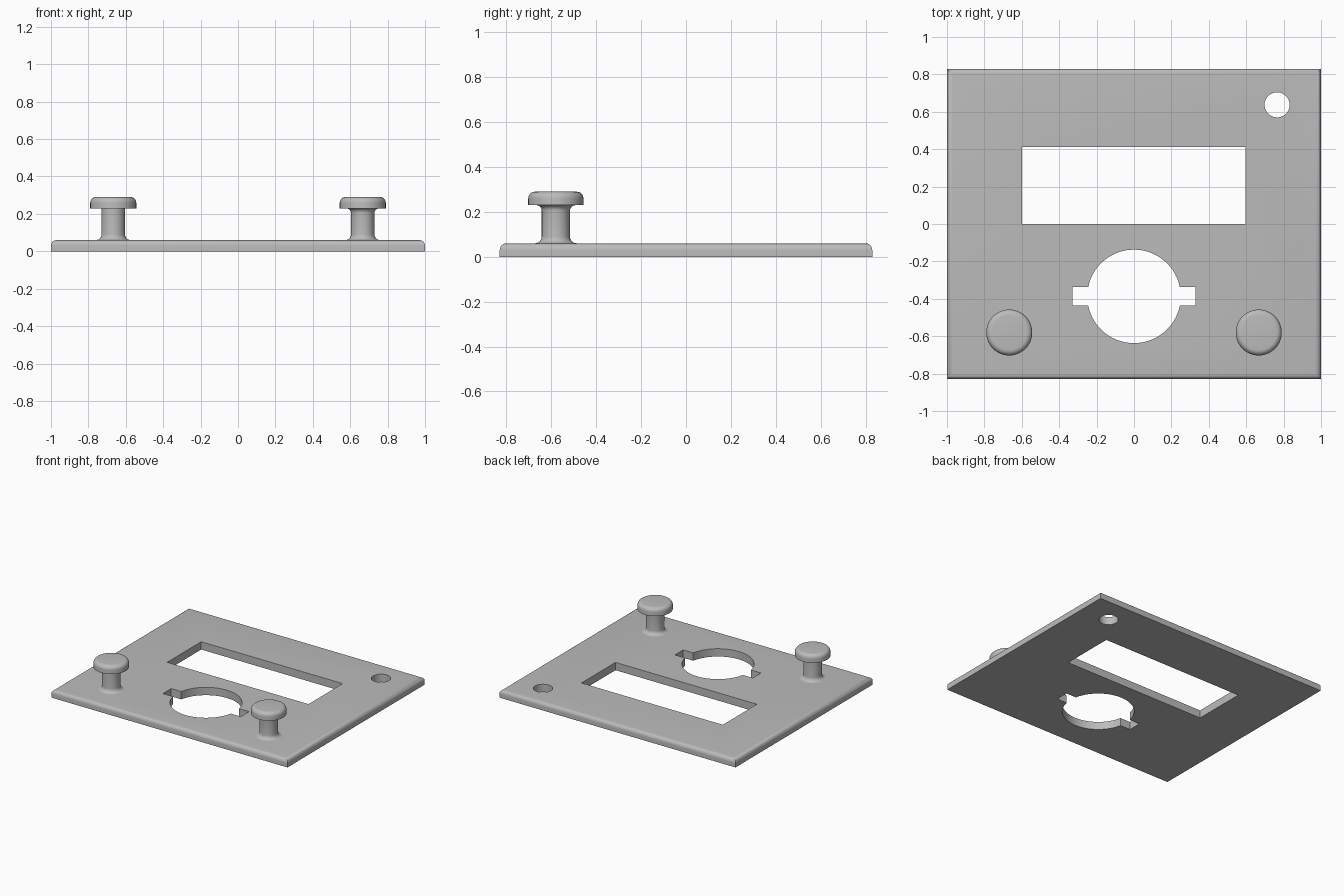
import bpy, bmesh, math

if "Cube" in bpy.data.objects:
    bpy.data.objects.remove(bpy.data.objects["Cube"])

W, D, T = 2.0, 1.66, 0.06          # plate size
KX, KY = 0.667, -0.58              # knob position

grey = bpy.data.materials.new("light grey")
grey.use_nodes = True
colour = (0.5, 0.5, 0.5, 1)
grey.diffuse_color = colour
grey.node_tree.nodes["Principled BSDF"].inputs["Base Color"].default_value = colour


def make_object(name, bm):
    bmesh.ops.recalc_face_normals(bm, faces=bm.faces)
    mesh = bpy.data.meshes.new(name)
    bm.to_mesh(mesh)
    bm.free()
    mesh.materials.append(grey)
    obj = bpy.data.objects.new(name, mesh)
    bpy.context.collection.objects.link(obj)
    return obj


def activate(obj):
    bpy.ops.object.select_all(action='DESELECT')
    obj.select_set(True)
    bpy.context.view_layer.objects.active = obj


def smooth(obj):
    activate(obj)
    bpy.ops.object.shade_smooth_by_angle(angle=math.radians(35))


def box(x0, x1, y0, y1, z0, z1):
    bm = bmesh.new()
    bmesh.ops.create_cube(bm, size=1)
    bmesh.ops.scale(bm, vec=(x1 - x0, y1 - y0, z1 - z0), verts=bm.verts)
    bmesh.ops.translate(bm, vec=((x0 + x1) / 2, (y0 + y1) / 2, (z0 + z1) / 2), verts=bm.verts)
    return bm


def cylinder(x, y, r):
    bm = bmesh.new()
    bmesh.ops.create_cone(bm, cap_ends=True, segments=64, radius1=r, radius2=r, depth=0.4)
    bmesh.ops.translate(bm, vec=(x, y, 0), verts=bm.verts)
    return bm


def cut(obj, bm):
    cutter = make_object("cutter", bm)
    cutter.hide_render = True
    mod = obj.modifiers.new("cut", 'BOOLEAN')
    mod.operation = 'DIFFERENCE'
    mod.solver = 'EXACT'
    mod.object = cutter
    activate(obj)
    bpy.ops.object.modifier_apply(modifier=mod.name)
    bpy.data.objects.remove(cutter)


def arc(cr, cz, r, a0, a1, n=6):
    steps = [math.radians(a0 + (a1 - a0) * i / n) for i in range(n + 1)]
    return [(cr + r * math.cos(a), cz + r * math.sin(a)) for a in steps]


def lathe(name, profile, x, y):
    bm = bmesh.new()
    verts = [bm.verts.new((r, 0, z)) for r, z in profile]
    edges = [bm.edges.new(pair) for pair in zip(verts, verts[1:])]
    bmesh.ops.spin(bm, geom=verts + edges, cent=(0, 0, 0), axis=(0, 0, 1),
                   angle=math.tau, steps=48)
    bmesh.ops.remove_doubles(bm, verts=bm.verts, dist=1e-5)
    bmesh.ops.translate(bm, vec=(x, y, 0), verts=bm.verts)
    smooth(make_object(name, bm))


# Plate with rounded upper edges
bm = box(-W / 2, W / 2, -D / 2, D / 2, 0, T)
rim = [e for e in bm.edges if all(v.co.z > T / 2 for v in e.verts)]
bmesh.ops.bevel(bm, geom=rim, offset=0.03, segments=6, profile=0.5, affect='EDGES')
plate = make_object("face_plate", bm)

# Openings: display window, keyed round hole, small hole
cut(plate, box(-0.6, 0.597, 0, 0.412, -0.2, 0.2))
cut(plate, cylinder(0, -0.387, 0.25))
cut(plate, box(-0.33, 0.33, -0.437, -0.337, -0.2, 0.2))
cut(plate, cylinder(0.765, 0.637, 0.067))
smooth(plate)

# Knobs: flared stem under a rounded cap; only the left one flares at the top
STEM, CAP, FLARE, UNDER, TOP = 0.063, 0.123, 0.03, 0.23, 0.29
for side, x in (("left", KX), ("right", -KX)):
    profile = [(0, T - 0.01), (STEM + FLARE, T - 0.01)]
    profile += arc(STEM + FLARE, T + FLARE, FLARE, 270, 180)
    if side == "left":
        profile += arc(STEM + 0.025, UNDER - 0.025, 0.025, 180, 90)
    else:
        profile.append((STEM, UNDER))
    profile += [(CAP, UNDER)] + arc(CAP - 0.03, TOP - 0.03, 0.03, 0, 90) + [(0, TOP)]
    lathe(side + "_knob", profile, x, KY)
